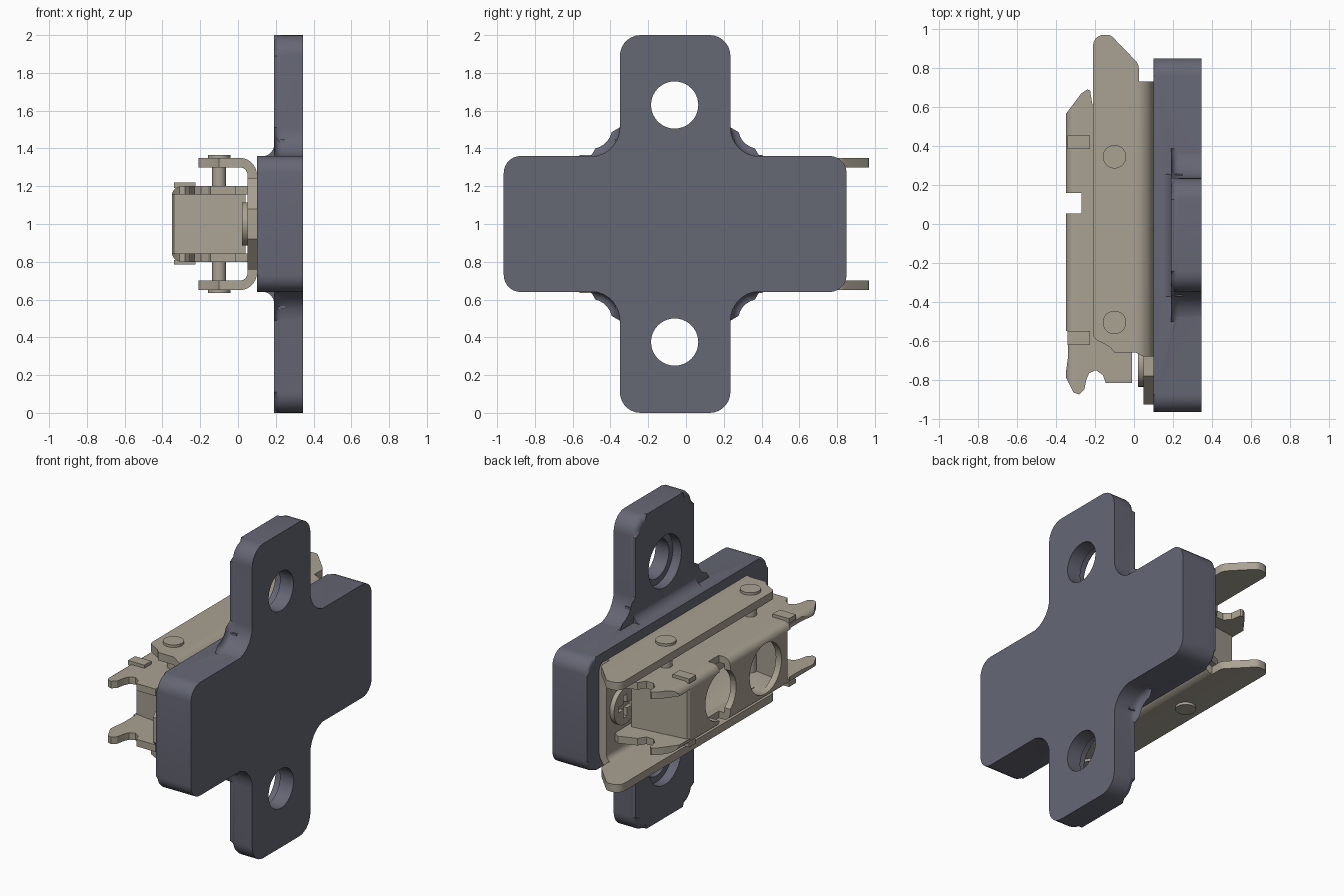
import bpy, bmesh, math
from mathutils import Vector

if "Cube" in bpy.data.objects:
    bpy.data.objects.remove(bpy.data.objects["Cube"])


def material(name, rgb):
    m = bpy.data.materials.new(name)
    m.diffuse_color = (*rgb, 1)
    m.use_nodes = True
    m.node_tree.nodes["Principled BSDF"].inputs["Base Color"].default_value = m.diffuse_color
    return m


DARK = material("dark_plate", (0.13, 0.135, 0.175))
TAN = material("tan_metal", (0.40, 0.36, 0.29))


def rounded(pts, n=7):
    """Replace every (a, b, r) corner with an arc of radius r."""
    out = []
    for i, q in enumerate(pts):
        p = Vector(q[:2])
        if len(q) < 3:
            out.append(p)
            continue
        u = (Vector(pts[i - 1][:2]) - p).normalized()
        v = (Vector(pts[(i + 1) % len(pts)][:2]) - p).normalized()
        half, r = u.angle(v) / 2, q[2]
        t = r / math.tan(half)
        c = p + (u + v).normalized() * r / math.sin(half)
        a, b = p + u * t - c, p + v * t - c
        a0 = math.atan2(a.y, a.x)
        d = (math.atan2(b.y, b.x) - a0 + math.pi) % math.tau - math.pi
        out += [c + r * Vector((math.cos(a0 + d * k / n), math.sin(a0 + d * k / n))) for k in range(n + 1)]
    return out


def prism(name, pts, axis, lo, hi, mat=TAN, bevel=0.0):
    """Extrude a profile along an axis; optionally round the rim at lo."""
    place = {"x": lambda a, b, h: (h, a, b), "y": lambda a, b, h: (a, h, b), "z": lambda a, b, h: (a, b, h)}[axis]
    bm = bmesh.new()
    rings = [[bm.verts.new(place(p[0], p[1], h)) for p in rounded(pts)] for h in (lo, hi)]
    face = bm.faces.new(rings[0])
    bm.faces.new(rings[1])
    n = len(rings[0])
    for i in range(n):
        j = (i + 1) % n
        bm.faces.new((rings[0][i], rings[0][j], rings[1][j], rings[1][i]))
    if bevel:
        bmesh.ops.bevel(bm, geom=list(face.edges), offset=bevel, segments=5, profile=0.5, affect='EDGES')
    bmesh.ops.recalc_face_normals(bm, faces=bm.faces)
    me = bpy.data.meshes.new(name)
    bm.to_mesh(me)
    bm.free()
    me.materials.append(mat)
    ob = bpy.data.objects.new(name, me)
    bpy.context.collection.objects.link(ob)
    return ob


def circle(a, b, r, n=40):
    return [(a + r * math.cos(math.tau * k / n), b + r * math.sin(math.tau * k / n)) for k in range(n)]


def rect(a0, a1, b0, b1):
    return [(a0, b0), (a1, b0), (a1, b1), (a0, b1)]


def flip(pts):
    """Mirror a profile's second coordinate about z = 1."""
    return [(p[0], 2 - p[1], *p[2:]) for p in pts]


def combine(ob, op, *tools):
    for t in tools:
        m = ob.modifiers.new("bool", 'BOOLEAN')
        m.operation, m.object, m.solver = op, t, 'EXACT'
        bpy.context.view_layer.objects.active = ob
        bpy.ops.object.modifier_apply(modifier=m.name)
        bpy.data.objects.remove(t)


def smooth(ob):
    bpy.ops.object.select_all(action='DESELECT')
    ob.select_set(True)
    bpy.context.view_layer.objects.active = ob
    bpy.ops.object.shade_smooth_by_angle(angle=math.radians(32))


# Cross-shaped base: thick body, two thinner flared ears, concave steps, screw holes
r = 0.09
base = prism("base_plate", [(-0.965, 0.64, r), (0.85, 0.64, r), (0.85, 1.36, r), (-0.965, 1.36, r)],
             "x", 0.10, 0.345, DARK, 0.02)
ear = [(-0.55, 1.2), (-0.55, 1.357), (-0.35, 1.357, 0.155), (-0.35, 2, 0.11),
       (0.235, 2, 0.11), (0.235, 1.357, 0.155), (0.43, 1.357), (0.43, 1.2)]
step = [(0.25, 1.28), (0.125, 1.28), (0.125, 1.358), (0.192, 1.358, 0.065), (0.192, 1.45), (0.25, 1.45)]
for f in (list, flip):
    combine(base, 'UNION', prism("ear", f(ear), "x", 0.19, 0.345, DARK, 0.04),
            prism("step", f(step), "y", -0.372, 0.257, DARK))
for z in (0.375, 1.63):
    combine(base, 'DIFFERENCE', prism("bore", circle(-0.06, z, 0.125), "x", 0, 0.5, DARK),
            prism("counterbore", circle(-0.06, z, 0.165), "x", 0, 0.25, DARK))

# Outer U channel, open towards -x, trimmed to its side outline
outer = prism("outer_channel", [(-0.3, 1.35), (0.10, 1.35, 0.09), (0.10, 0.65, 0.09), (-0.3, 0.65),
                                (-0.3, 0.70), (0.05, 0.70, 0.04), (0.05, 1.30, 0.04), (-0.3, 1.30)], "y", -1.2, 1.2)
combine(outer, 'INTERSECT', prism("outline", [
    (-0.21, 0.97, 0.055), (-0.12, 0.97, 0.04), (0.025, 0.82, 0.06), (0.025, 0.73), (0.12, 0.73), (0.12, -0.68),
    (0.05, -0.68), (0.01, -0.66), (-0.10, -0.66), (-0.125, -0.63), (-0.21, -0.585, 0.04)], "z", 0, 2))
combine(outer, 'UNION', prism("tongue", [(-0.6, 0.76), (-0.78, 0.76), (-0.925, 0.92), (-0.925, 1.08),
                                         (-0.78, 1.24), (-0.6, 1.24)], "x", 0.05, 0.10))

# Inner U channel, open towards +x, with forked ends and mounting holes
inner = prism("inner_channel", [(0.055, 1.20), (-0.35, 1.20, 0.05), (-0.35, 0.80, 0.05), (0.055, 0.80),
                                (0.055, 0.845), (-0.31, 0.845), (-0.31, 1.155), (0.055, 1.155)], "y", -1.2, 1.2)
combine(inner, 'INTERSECT', prism("outline", [
    (-0.36, 0.55), (-0.27, 0.67), (-0.24, 0.69), (-0.225, 0.685), (-0.215, 0.62), (-0.18, 0.585), (-0.13, 0.585),
    (-0.10, 0.63), (0.01, 0.67), (0.045, 0.65), (0.055, 0.58), (0.055, -0.66), (-0.01, -0.66), (-0.01, -0.815),
    (-0.145, -0.815), (-0.16, -0.775), (-0.195, -0.75), (-0.23, -0.765), (-0.245, -0.80), (-0.255, -0.85),
    (-0.28, -0.875), (-0.31, -0.865), (-0.352, -0.78), (-0.338, -0.68), (-0.338, -0.55), (-0.36, -0.55)],
    "z", 0, 2))
combine(inner, 'DIFFERENCE',
        prism("gap_back", rect(0.46, 1, 0.845, 1.155), "x", -0.5, -0.2),
        prism("gap_front", rect(-1, -0.52, 0.845, 1.155), "x", -0.5, -0.2),
        prism("slot", rect(0.055, 0.16, 0.5, 1.5), "x", -0.5, -0.27),
        prism("hole_a", circle(0.15, 1, 0.155), "x", -0.5, -0.25),
        prism("hole_b", circle(-0.30, 1, 0.16), "x", -0.5, -0.25))

# Slanted end walls folded inward from the inner channel
walls = [prism("end_wall_back", [(-0.35, 0.46), (-0.34, 0.475), (0.02, 0.52), (0.02, 0.48), (-0.31, 0.43)],
               "z", 0.84, 1.16),
         prism("end_wall_front", [(-0.35, -0.52), (-0.34, -0.535), (0.04, -0.58), (0.04, -0.54), (-0.31, -0.49)],
               "z", 0.84, 1.16)]

# Small raised tabs on the inner channel
for i, (y0, y1) in enumerate(((0.385, 0.455), (-0.62, -0.55))):
    for side, z0, z1 in (("top", 1.19, 1.22), ("bottom", 0.785, 0.81)):
        prism(f"tab_{side}_{i}", rect(-0.34, -0.225, y0, y1), "z", z0, z1)

# Cross pins with flat heads
for i, y in enumerate((0.345, -0.505)):
    pin = prism(f"pin_{i}", circle(-0.10, y, 0.037), "z", 0.66, 1.34)
    combine(pin, 'UNION', prism("head", circle(-0.10, y, 0.06), "z", 1.30, 1.366),
            prism("head", circle(-0.10, y, 0.06), "z", 0.634, 0.70))
    smooth(pin)

# Cross-recess screws on the web
for i, y in enumerate((0.58, -0.72)):
    screw = prism(f"screw_{i}", circle(y, 1, 0.115), "x", 0.02, 0.07, TAN, 0.01)
    combine(screw, 'DIFFERENCE', prism("slot", rect(y - 0.07, y + 0.07, 0.982, 1.018), "x", 0, 0.045),
            prism("slot", rect(y - 0.018, y + 0.018, 0.93, 1.07), "x", 0, 0.045))
    smooth(screw)

for ob in (base, outer, inner):
    smooth(ob)
